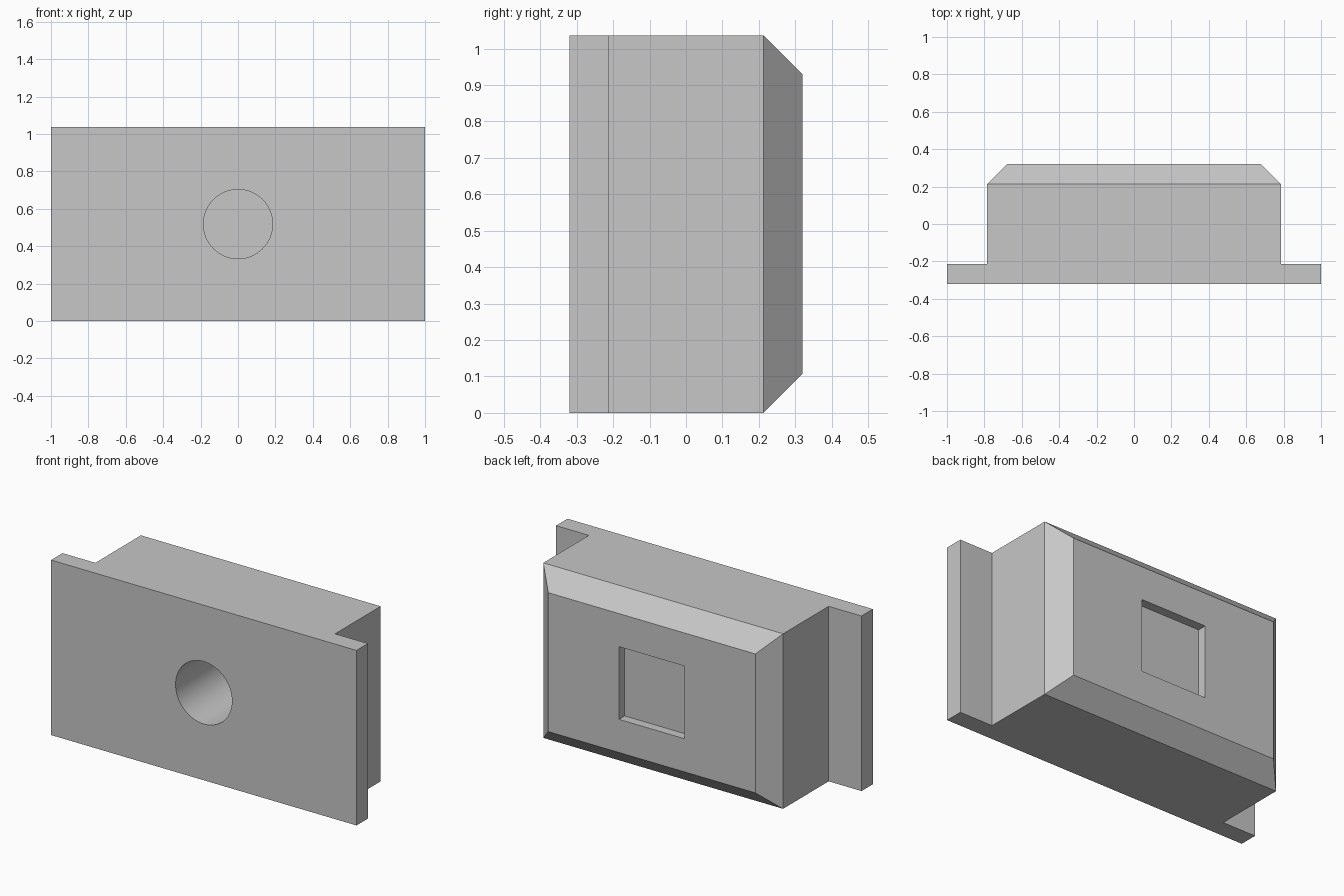
import bpy, bmesh, math

if "Cube" in bpy.data.objects:
    bpy.data.objects.remove(bpy.data.objects["Cube"], do_unlink=True)

HEIGHT = 1.036
FRONT, BACK = -0.32, 0.32
FLANGE_Y = -0.213
CHAMFER = 0.107
BODY_X = 0.785

grey = bpy.data.materials.new("plain grey")
grey.use_nodes = True
colour = (0.57, 0.57, 0.57, 1)
grey.diffuse_color = colour
grey.node_tree.nodes["Principled BSDF"].inputs["Base Color"].default_value = colour

# T-shaped block: front flange and body, extruded upwards
half = [(1, FRONT), (1, FLANGE_Y), (BODY_X, FLANGE_Y), (BODY_X, BACK - CHAMFER)]
outline = half + [(-x, y) for x, y in reversed(half)]
bm = bmesh.new()
base = bm.faces.new([bm.verts.new((x, y, 0)) for x, y in outline])
top = bmesh.ops.extrude_face_region(bm, geom=[base])["geom"]
bmesh.ops.translate(bm, vec=(0, 0, HEIGHT),
                    verts=[v for v in top if isinstance(v, bmesh.types.BMVert)])
bmesh.ops.recalc_face_normals(bm, faces=bm.faces)

# Chamfered back panel
back = max(bm.faces, key=lambda f: f.calc_center_median().y)
bmesh.ops.inset_region(bm, faces=[back], thickness=CHAMFER, use_even_offset=True)
for v in back.verts:
    v.co.y = BACK
mesh = bpy.data.meshes.new("block")
bm.to_mesh(mesh)
bm.free()
mesh.materials.append(grey)
block = bpy.data.objects.new("block", mesh)
bpy.context.collection.objects.link(block)


def cut(cutter, name):
    """Subtract a helper object from the block."""
    cutter.name = name
    cutter.data.materials.append(grey)
    cutter.hide_render = True
    mod = block.modifiers.new(name, "BOOLEAN")
    mod.operation = "DIFFERENCE"
    mod.solver = "EXACT"
    mod.object = cutter
    bpy.context.view_layer.objects.active = block
    bpy.ops.object.modifier_apply(modifier=name)
    bpy.data.objects.remove(cutter, do_unlink=True)


# Round blind hole in the front
hole_end, hole_start = 0.19, FRONT - 0.1
bpy.ops.mesh.primitive_cylinder_add(
    vertices=64, radius=0.185, depth=hole_end - hole_start,
    location=(0, (hole_end + hole_start) / 2, HEIGHT / 2),
    rotation=(math.pi / 2, 0, 0))
cut(bpy.context.object, "round_hole")

# Shallow square pocket in the back
bpy.ops.mesh.primitive_cube_add(size=1, location=(0, BACK, HEIGHT / 2))
pocket = bpy.context.object
pocket.scale = (0.43, 0.107, 0.43)
cut(pocket, "square_pocket")

# Smooth hole wall, sharp edges elsewhere
bpy.ops.object.select_all(action="DESELECT")
block.select_set(True)
bpy.context.view_layer.objects.active = block
bpy.ops.object.shade_smooth_by_angle(angle=math.radians(30))
